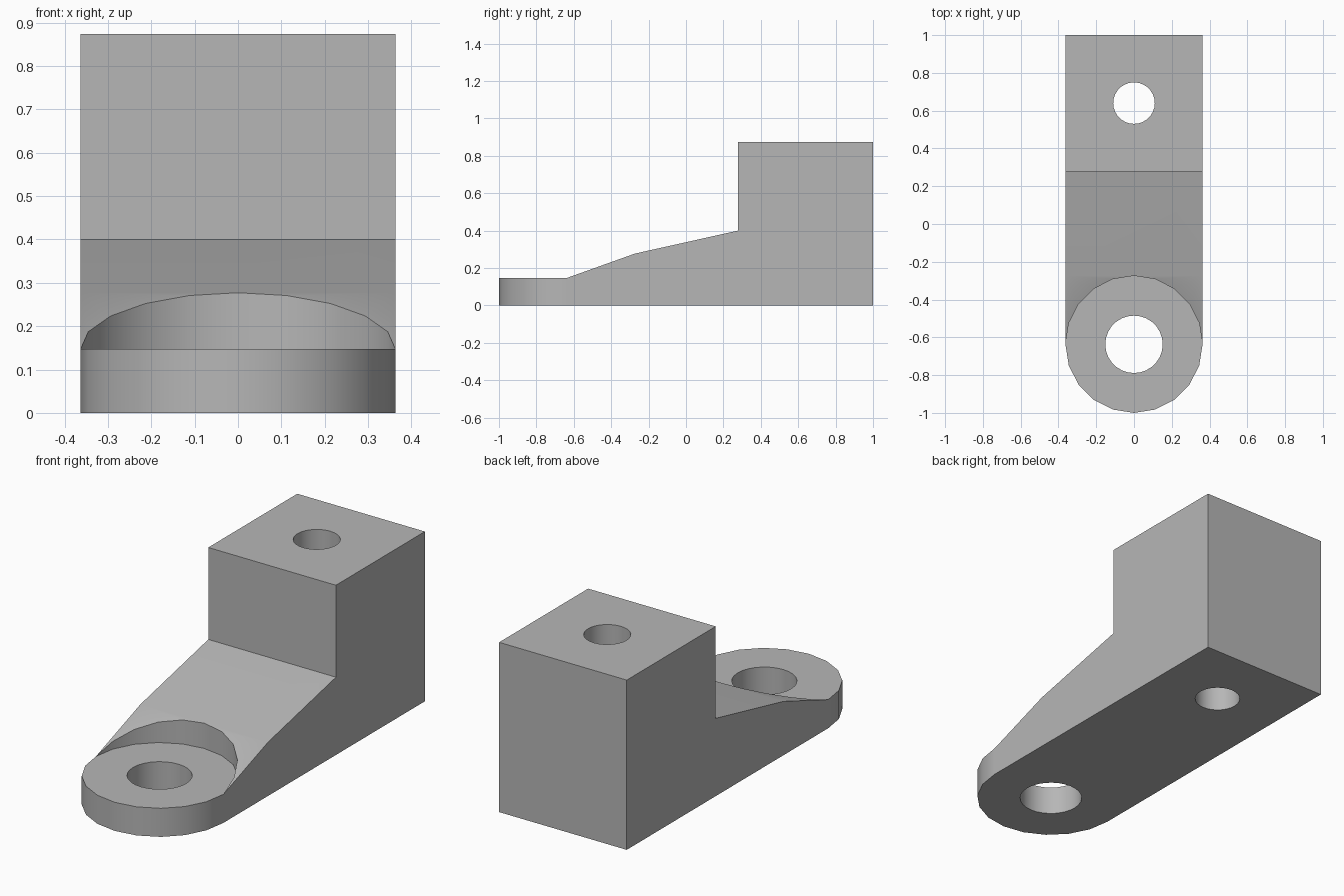
import bpy
import bmesh
from math import sin, cos, pi, radians

cube = bpy.data.objects.get("Cube")
if cube:
    bpy.data.objects.remove(cube, do_unlink=True)

R = 0.363                    # half width and lug radius
LUG_Y = R - 1                # centre of the rounded lug
PAD, KINK, STEP, TOP = 0.147, 0.277, 0.4, 0.873
KINK_Y, STEP_Y, BACK_Y = LUG_Y + R, 0.277, 1.0
HALF = 10                    # segments per half circle

grey = bpy.data.materials.new("neutral grey")
grey.use_nodes = True
grey.diffuse_color = (0.47, 0.47, 0.47, 1)
grey.node_tree.nodes["Principled BSDF"].inputs["Base Color"].default_value = grey.diffuse_color


def slope_z(y):
    """Height of the lower ramp."""
    return PAD + (KINK - PAD) * (y - LUG_Y) / R


def arc(side):
    """Half circle from +x to -x, towards the back (1) or front (-1)."""
    return [(R * cos(pi * i / HALF), LUG_Y + side * R * sin(pi * i / HALF))
            for i in range(HALF + 1)]


def at(points, z):
    return [(x, y, z) for x, y in points]


front, rear = arc(-1), arc(1)
rim = [(x, y, slope_z(y)) for x, y in rear]
mid = HALF // 2
bm = bmesh.new()


def face(points):
    verts = []
    for p in points:
        if not verts or (verts[-1].co - bm_vec(p)).length > 1e-5:
            verts.append(bm.verts.new(p))
    if (verts[0].co - verts[-1].co).length < 1e-5:
        bm.verts.remove(verts.pop())
    bm.faces.new(verts)


def bm_vec(p):
    from mathutils import Vector
    return Vector(p)


# underside and round pad
face(at(front + [(-R, BACK_Y), (R, BACK_Y)], 0))
face(at(front + rear[-2:0:-1], PAD))

# outer wall of the lug and wall of the recess
for a, b in zip(front, front[1:]):
    face(at([a, b], 0) + at([b, a], PAD))
for i in range(HALF):
    face(at([rear[i], rear[i + 1]], PAD) + [rim[i + 1], rim[i]])

# ramp beside the recess, then ramp up to the block
face(rim[:mid + 1] + [(R, KINK_Y, KINK)])
face(rim[mid:] + [(-R, KINK_Y, KINK)])
face([(R, KINK_Y, KINK), (0, KINK_Y, KINK), (-R, KINK_Y, KINK),
      (-R, STEP_Y, STEP), (R, STEP_Y, STEP)])

# block front, top and back
block = [(STEP_Y, STEP), (STEP_Y, TOP), (BACK_Y, TOP), (BACK_Y, 0)]
for (ya, za), (yb, zb) in zip(block, block[1:]):
    face([(R, ya, za), (-R, ya, za), (-R, yb, zb), (R, yb, zb)])

# flat sides
profile = [(LUG_Y, 0), (LUG_Y, PAD), (KINK_Y, KINK)] + block
for x in (-R, R):
    face([(x, y, z) for y, z in profile])

bmesh.ops.remove_doubles(bm, verts=bm.verts[:], dist=1e-4)
bmesh.ops.recalc_face_normals(bm, faces=bm.faces[:])
mesh = bpy.data.meshes.new("bracket_body")
bm.to_mesh(mesh)
bm.free()
mesh.materials.append(grey)
body = bpy.data.objects.new("bracket_body", mesh)
bpy.context.collection.objects.link(body)


def bore(name, y, radius):
    """Vertical through hole."""
    bpy.ops.mesh.primitive_cylinder_add(vertices=28, radius=radius, depth=3, location=(0, y, 0))
    cutter = bpy.context.object
    cutter.name = name
    cutter.hide_render = True
    cutter.data.materials.append(grey)
    mod = body.modifiers.new(name, 'BOOLEAN')
    mod.operation, mod.solver, mod.object = 'DIFFERENCE', 'EXACT', cutter
    bpy.ops.object.select_all(action='DESELECT')
    body.select_set(True)
    bpy.context.view_layer.objects.active = body
    bpy.ops.object.modifier_apply(modifier=name)
    bpy.data.objects.remove(cutter, do_unlink=True)


bore("lug_hole", LUG_Y, 0.152)
bore("block_hole", 0.64, 0.11)

# smooth round walls, keep the broad faces flat
bpy.ops.object.shade_smooth_by_angle(angle=radians(30))
weighted = body.modifiers.new("flat_faces", 'WEIGHTED_NORMAL')
weighted.keep_sharp = True
